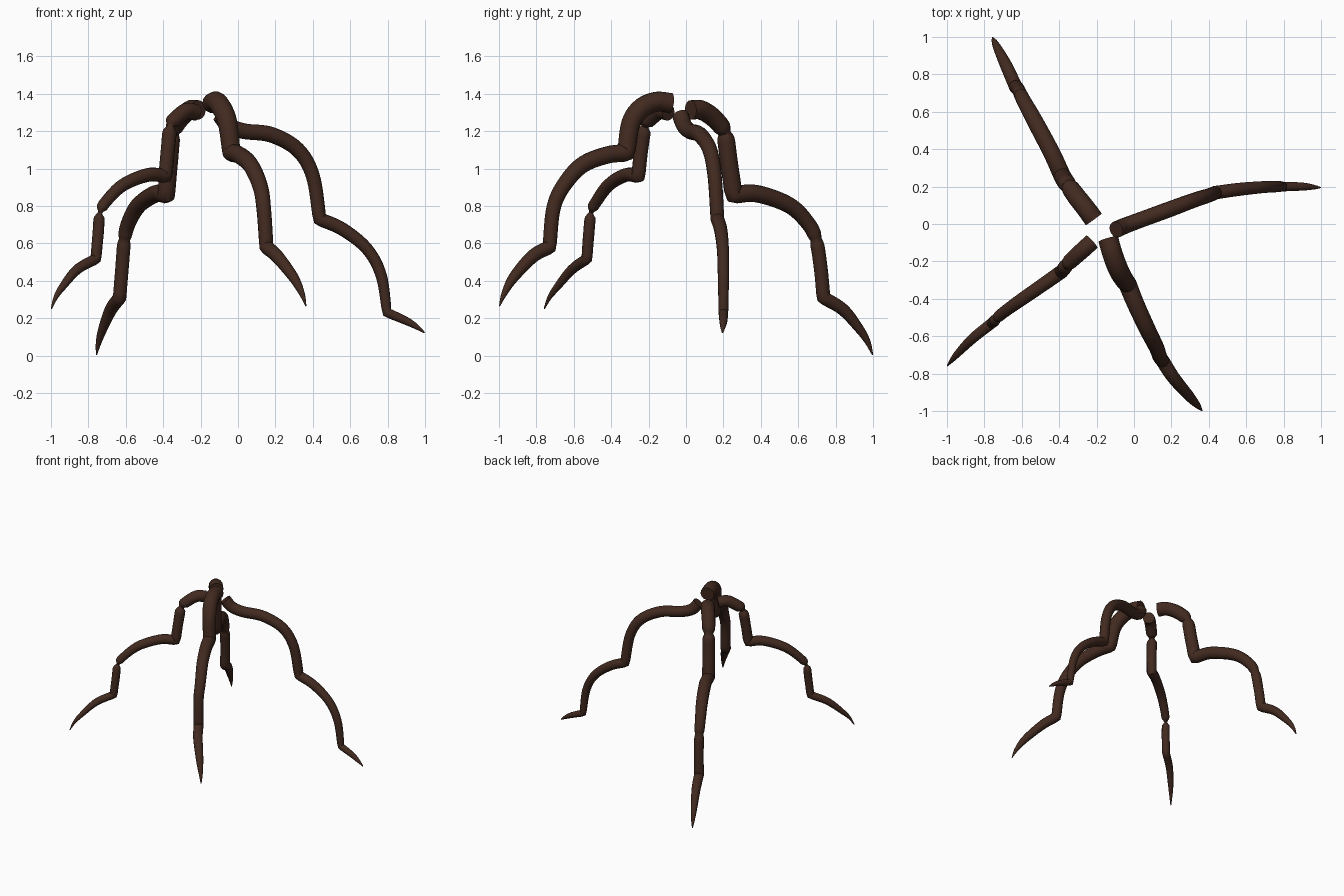
import bpy
import math
from mathutils import Vector

bark = bpy.data.materials.new("dark_bark")
bark.diffuse_color = (0.054, 0.023, 0.014, 1)


def smooth_run(pts, steps=8):
    """Catmull-Rom through 4D points (x, y, z, radius)."""
    p = [pts[0] * 2 - pts[1]] + pts + [pts[-1] * 2 - pts[-2]]
    out = []
    for i in range(1, len(p) - 2):
        a, b, c, d = p[i - 1:i + 3]
        for s in range(steps):
            t = s / steps
            out.append(0.5 * (2 * b + (c - a) * t + (2 * a - 5 * b + 4 * c - d) * t * t
                              + (3 * b - a - 3 * c + d) * t ** 3))
    return out + [pts[-1]]


def root(name, runs, pinches=()):
    """Tapered root; runs meet at sharp knees, pinches = (run, point, strength)."""
    runs = [[Vector(q) for q in r] for r in runs]
    necks = [(runs[r][i].xyz, k) for r, i, k in pinches]
    path = []
    for i, r in enumerate(runs):
        if i:
            r = [runs[i - 1][-1]] + r
            path.pop()
        path += smooth_run(r)
    cu = bpy.data.curves.new(name, 'CURVE')
    cu.dimensions = '3D'
    cu.bevel_depth = 1.08
    cu.bevel_resolution = 5
    cu.use_fill_caps = True
    sp = cu.splines.new('POLY')
    sp.points.add(len(path) - 1)
    for pt, q in zip(sp.points, path):
        rad = max(q.w, 0.003)
        for n, k in necks:
            rad *= 1 - k * math.exp(-((q.xyz - n).length / 0.018) ** 2)
        pt.co = (*q.xyz, 1)
        pt.radius = rad
    ob = bpy.data.objects.new(name, cu)
    bpy.context.collection.objects.link(ob)
    bpy.ops.object.select_all(action='DESELECT')
    ob.select_set(True)
    bpy.context.view_layer.objects.active = ob
    bpy.ops.object.convert(target='MESH')
    ob = bpy.context.object
    ob.data.materials.clear()
    ob.data.materials.append(bark)
    bpy.ops.object.shade_smooth_by_angle(angle=math.radians(50))


# Right root
root("right_root", [
    [(-.095, -.03, 1.285, .041), (-.05, -.01, 1.23, .04), (.03, .02, 1.2, .039),
     (.18, .075, 1.18, .039), (.32, .127, 1.1, .037), (.4, .153, .96, .035), (.437, .168, .73, .034)],
    [(.56, .185, .675, .033), (.69, .197, .57, .03), (.765, .2, .43, .028), (.797, .2, .23, .024)],
    [(.9, .2, .185, .02), (.96, .197, .15, .012), (.998, .195, .122, .003)]])

# Front root
root("front_root", [
    [(-.138, -.08, 1.35, .05), (-.115, -.16, 1.357, .05), (-.085, -.24, 1.32, .05),
     (-.055, -.295, 1.24, .048), (-.035, -.32, 1.085, .045)],
    [(.01, -.43, 1.07, .043), (.07, -.56, 1.015, .041), (.12, -.66, .9, .038),
     (.138, -.71, .78, .036), (.152, -.73, .58, .035)],
    [(.21, -.82, .53, .033), (.295, -.92, .42, .026), (.34, -.97, .335, .015), (.363, -.997, .265, .003)]])

# Left root
root("left_root", [
    [(-.225, -.095, 1.3, .041), (-.275, -.14, 1.307, .041), (-.33, -.19, 1.268, .039),
     (-.36, -.22, 1.225, .037), (-.375, -.24, 1.1, .035), (-.388, -.255, .96, .035)],
    [(-.48, -.32, .966, .034), (-.61, -.41, .915, .032), (-.7, -.475, .83, .029),
     (-.737, -.507, .765, .028), (-.748, -.52, .65, .028), (-.76, -.53, .517, .027)],
    [(-.86, -.61, .46, .025), (-.94, -.69, .365, .018), (-.975, -.73, .31, .011),
     (-.998, -.758, .25, .003)]],
    [(0, 3, .5), (1, 3, .65)])

# Back root
root("back_root", [
    [(-.215, .025, 1.313, .049), (-.255, .08, 1.313, .048), (-.31, .15, 1.268, .047),
     (-.35, .205, 1.19, .044), (-.368, .23, 1.03, .044), (-.383, .255, .86, .044)],
    [(-.44, .38, .865, .043), (-.53, .55, .805, .041), (-.585, .65, .71, .037),
     (-.607, .695, .62, .035), (-.62, .72, .47, .034), (-.633, .735, .31, .034)],
    [(-.68, .84, .245, .031), (-.722, .925, .145, .023), (-.744, .97, .075, .015),
     (-.757, .998, .004, .003)]],
    [(0, 3, .3), (1, 3, .2)])
